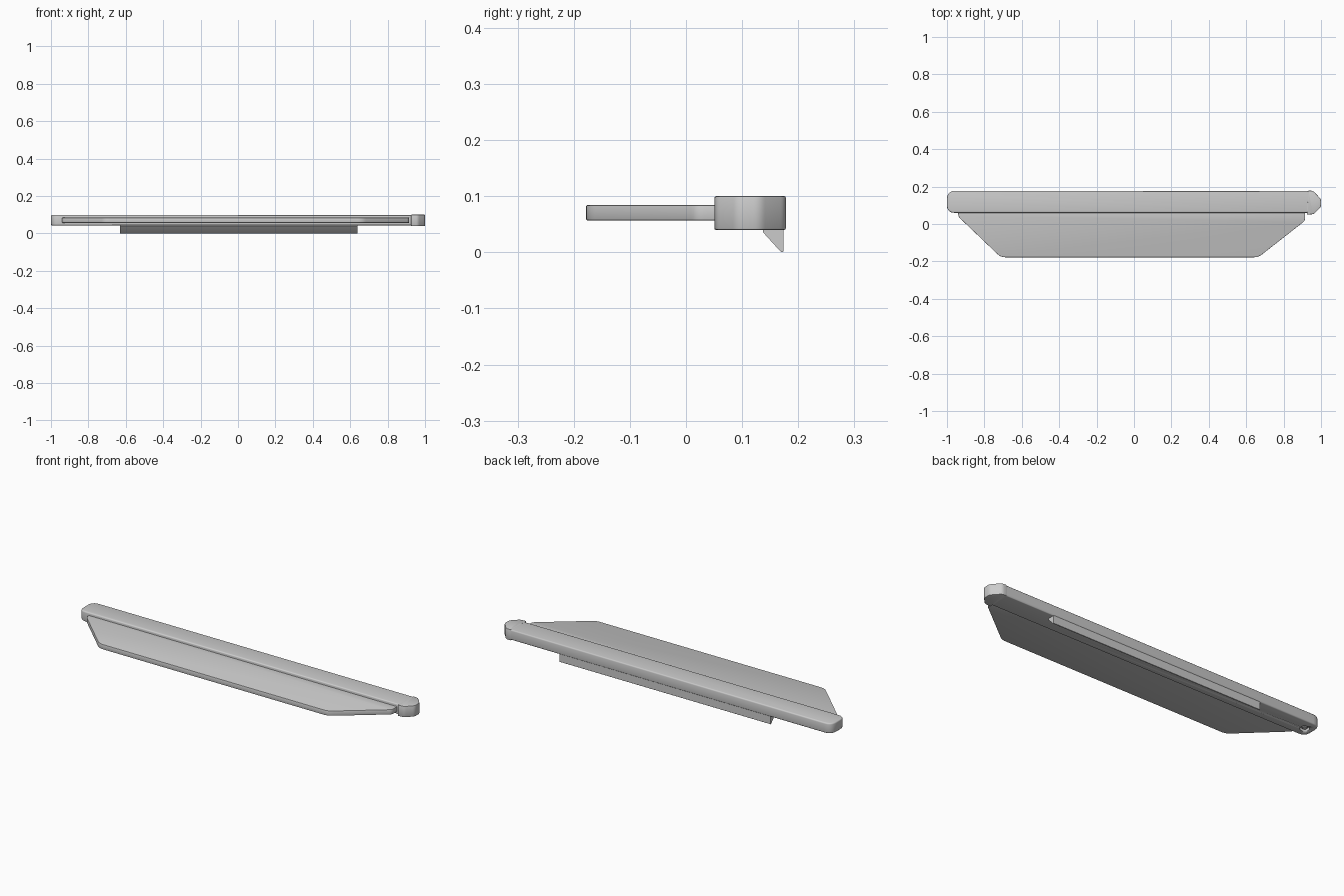
import bpy, bmesh, math
from mathutils import Vector

if "Cube" in bpy.data.objects:
    bpy.data.objects.remove(bpy.data.objects["Cube"])


def prism(name, pts, z0, z1, bevel=0.0, segs=3):
    """Extrude a plan outline (x, y) from z0 to z1 with rounded rims."""
    bm = bmesh.new()
    f = bm.faces.new([bm.verts.new((x, y, z0)) for x, y in pts])
    ext = bmesh.ops.extrude_face_region(bm, geom=[f])
    for v in ext["geom"]:
        if isinstance(v, bmesh.types.BMVert):
            v.co.z = z1
    bmesh.ops.recalc_face_normals(bm, faces=bm.faces)
    if bevel:
        rims = [e for e in bm.edges if abs(e.verts[0].co.z - e.verts[1].co.z) < 1e-6]
        bmesh.ops.bevel(bm, geom=rims, offset=bevel, segments=segs,
                        profile=0.5, affect='EDGES', clamp_overlap=True)
    return finish(name, bm)


def finish(name, bm):
    me = bpy.data.meshes.new(name)
    bm.to_mesh(me)
    bm.free()
    ob = bpy.data.objects.new(name, me)
    bpy.context.collection.objects.link(ob)
    bpy.ops.object.select_all(action='DESELECT')
    ob.select_set(True)
    bpy.context.view_layer.objects.active = ob
    bpy.ops.object.shade_smooth_by_angle(angle=math.radians(35))
    return ob


def rounded(corners, n=5):
    """Round outline corners given as (x, y, radius along each side)."""
    out = []
    for i, (x, y, r) in enumerate(corners):
        p = Vector((x, y))
        if not r:
            out.append((x, y))
            continue
        a = p + (Vector(corners[i - 1][:2]) - p).normalized() * r
        b = p + (Vector(corners[(i + 1) % len(corners)][:2]) - p).normalized() * r
        for k in range(n + 1):
            t = k / n
            q = a * (1 - t) ** 2 + p * 2 * t * (1 - t) + b * t * t
            out.append((q.x, q.y))
    return out


# Long rail with a rounded left end
rail = prism("rail", rounded([(-1, 0.06, 0.04), (0.94, 0.06, 0), (0.94, 0.177, 0),
                              (-1, 0.177, 0.045)]), 0.043, 0.099, 0.007)

# Round recess under the left end, with a pin in it
bm = bmesh.new()
bmesh.ops.create_cone(bm, cap_ends=True, segments=24, radius1=0.024, radius2=0.024, depth=0.03)
cutter = finish("recess_cutter", bm)
cutter.location = (-0.95, 0.118, 0.043)
cutter.hide_render = True
cutter.hide_set(True)
cut = rail.modifiers.new("recess", 'BOOLEAN')
cut.operation = 'DIFFERENCE'
cut.object = cutter
cut.solver = 'EXACT'
bm = bmesh.new()
bmesh.ops.create_cone(bm, cap_ends=True, segments=24, radius1=0.013, radius2=0.013, depth=0.02)
pin = finish("pin", bm)
pin.location = (-0.95, 0.118, 0.056)

# End cap with chamfered corners
prism("end_cap", rounded([(0.925, 0.05, 0.005), (0.962, 0.053, 0.01), (1.0, 0.092, 0.012),
                          (1.0, 0.132, 0.012), (0.958, 0.178, 0.012), (0.931, 0.178, 0.005)]),
      0.04, 0.1, 0.003, 2)

# Flat tapered plate held in the rail
prism("plate", rounded([(-0.94, 0.08, 0), (-0.94, 0.04, 0.015), (-0.712, -0.178, 0.025),
                        (0.665, -0.178, 0.025), (0.915, 0.018, 0.015), (0.915, 0.08, 0)]),
      0.057, 0.084, 0.002, 2)

# Wedge-shaped ridge under the rail
section = [(0.137, 0.05), (0.137, 0.036), (0.168, 0.002), (0.171, 0.0), (0.174, 0.002), (0.174, 0.05)]
bm = bmesh.new()
rings = [[bm.verts.new((x, y, z)) for y, z in section] for x in (-0.63, 0.64)]
n = len(section)
for i in range(n):
    j = (i + 1) % n
    bm.faces.new((rings[0][i], rings[0][j], rings[1][j], rings[1][i]))
for r in rings:
    bm.faces.new(r)
bmesh.ops.recalc_face_normals(bm, faces=bm.faces)
finish("ridge", bm)
